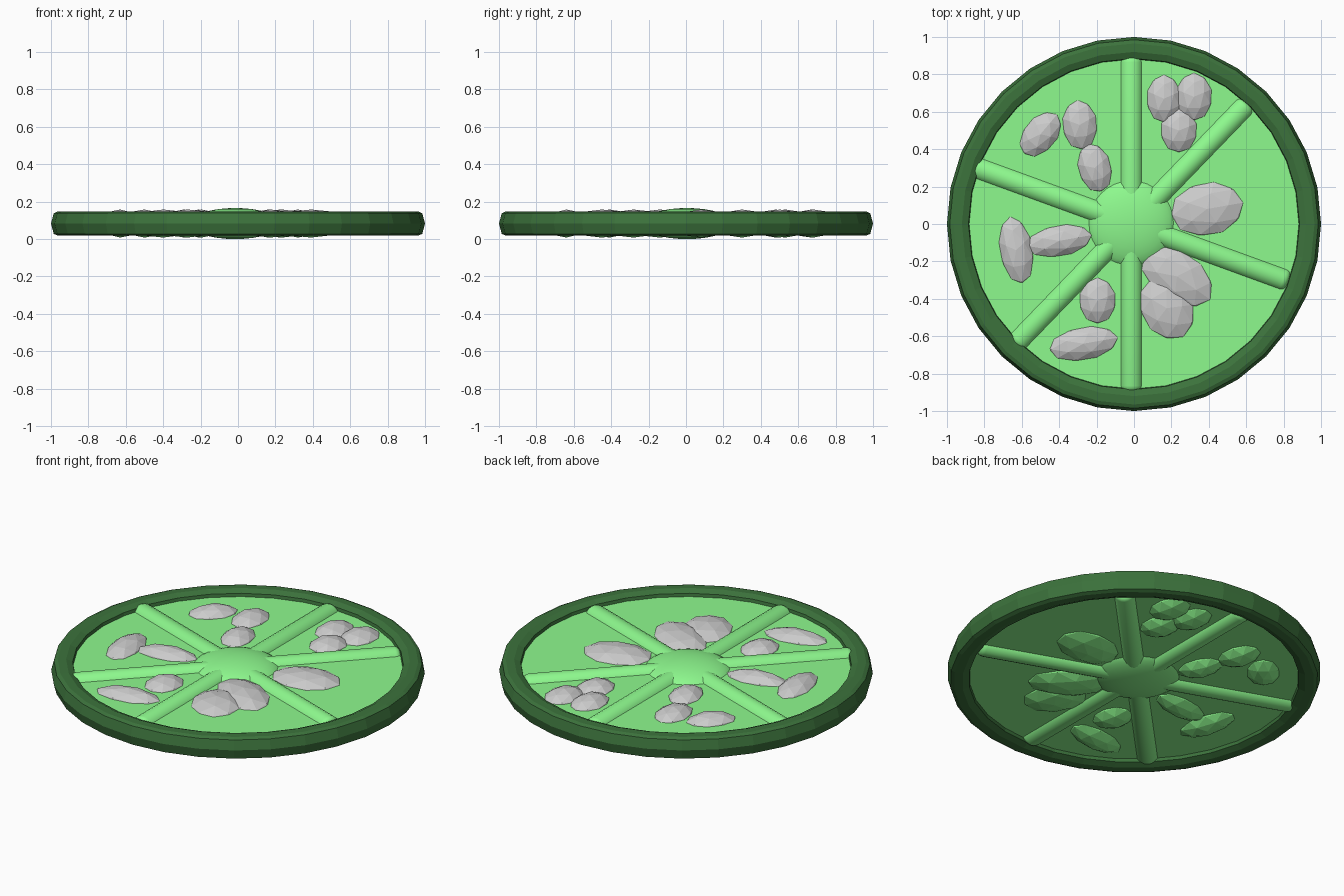
import bpy, bmesh, math
from mathutils import Matrix

if "Cube" in bpy.data.objects:
    bpy.data.objects.remove(bpy.data.objects["Cube"])

Z = 0.083  # mid plane of the slice


def material(name, rgb):
    m = bpy.data.materials.new(name)
    m.diffuse_color = (*rgb, 1)
    m.use_nodes = True
    m.node_tree.nodes["Principled BSDF"].inputs["Base Color"].default_value = m.diffuse_color
    return m


RIND = material("rind_green", (0.045, 0.17, 0.045))
FLESH = material("flesh_green", (0.27, 0.95, 0.27))
SEED = material("seed_grey", (0.8, 0.8, 0.8))


def make(name, bm, mats, smooth=False):
    bmesh.ops.recalc_face_normals(bm, faces=bm.faces)
    me = bpy.data.meshes.new(name)
    bm.to_mesh(me)
    bm.free()
    for m in mats:
        me.materials.append(m)
    ob = bpy.data.objects.new(name, me)
    bpy.context.collection.objects.link(ob)
    if smooth:
        bpy.ops.object.select_all(action='DESELECT')
        ob.select_set(True)
        bpy.context.view_layer.objects.active = ob
        bpy.ops.object.shade_smooth_by_angle(angle=math.radians(40))
    return ob


# Rind: closed profile swept round in 32 flat steps
half = [(0.875, 0.0), (0.885, 0.05), (0.92, 0.065), (0.965, 0.064), (0.985, 0.055), (1.0, 0.0)]
profile = half + [(r, -h) for r, h in half[-2:0:-1]]
N = 32
bm = bmesh.new()
rings = []
for i in range(N):
    a = 2 * math.pi * i / N
    rings.append([bm.verts.new((r * math.cos(a), r * math.sin(a), Z + h)) for r, h in profile])
for i in range(N):
    p, q = rings[i], rings[(i + 1) % N]
    for j in range(len(profile)):
        k = (j + 1) % len(profile)
        bm.faces.new((p[j], q[j], q[k], p[k]))
make("rind", bm, [RIND])

# Flesh disc
bm = bmesh.new()
bmesh.ops.create_cone(bm, cap_ends=True, segments=N, radius1=0.9, radius2=0.9, depth=0.064,
                      matrix=Matrix.Translation((0, 0, Z)))
make("flesh_disc", bm, [FLESH])

# Three ribs running right across, with rounded ends
for n, deg in enumerate((90, 46, -20)):
    bm = bmesh.new()
    bmesh.ops.create_cone(bm, cap_ends=True, segments=20, radius1=0.064, radius2=0.064, depth=1.79)
    ends = [e for e in bm.edges if abs(e.verts[0].co.z - e.verts[1].co.z) < 1e-4]
    bmesh.ops.bevel(bm, geom=ends, offset=0.03, segments=3, profile=0.5, affect='EDGES')
    bm.transform(Matrix.Translation((-0.015, 0, Z)) @ Matrix.Rotation(math.radians(deg), 4, 'Z')
                 @ Matrix.Rotation(math.pi / 2, 4, 'Y'))
    make(f"rib_{n + 1}", bm, [FLESH], True)

# Core: flattened ball
bm = bmesh.new()
bmesh.ops.create_uvsphere(bm, u_segments=32, v_segments=16, radius=1,
                          matrix=Matrix.Translation((-0.015, 0.005, Z)) @ Matrix.Diagonal((0.245, 0.245, 0.083, 1)))
make("core", bm, [FLESH], True)

# Seeds: x, y, visible half length, half width, turn in degrees
seeds = [
    (0.16, 0.67, 0.13, 0.095, 90), (0.32, 0.68, 0.13, 0.10, 90), (0.24, 0.50, 0.12, 0.10, 90),
    (0.39, 0.08, 0.20, 0.145, 10),
    (0.23, -0.28, 0.22, 0.135, -35), (0.175, -0.45, 0.18, 0.14, -60),
    (-0.195, -0.41, 0.125, 0.10, 90), (-0.27, -0.64, 0.19, 0.09, 10),
    (-0.63, -0.14, 0.185, 0.09, 100), (-0.40, -0.09, 0.18, 0.085, 10),
    (-0.21, 0.30, 0.135, 0.09, 105), (-0.29, 0.53, 0.135, 0.095, 95), (-0.50, 0.48, 0.14, 0.09, 50),
]
for n, (x, y, a, b, deg) in enumerate(seeds):
    bm = bmesh.new()
    m = (Matrix.Translation((x, y, Z)) @ Matrix.Rotation(math.radians(deg), 4, 'Z')
         @ Matrix.Diagonal((a * 1.09, b * 1.09, 0.075, 1)))
    bmesh.ops.create_icosphere(bm, subdivisions=2, radius=1, matrix=m)
    # grey above, flesh-coloured underneath
    for f in bm.faces:
        f.material_index = 0 if f.calc_center_median().z > Z else 1
    make(f"seed_{n + 1}", bm, [SEED, FLESH])
